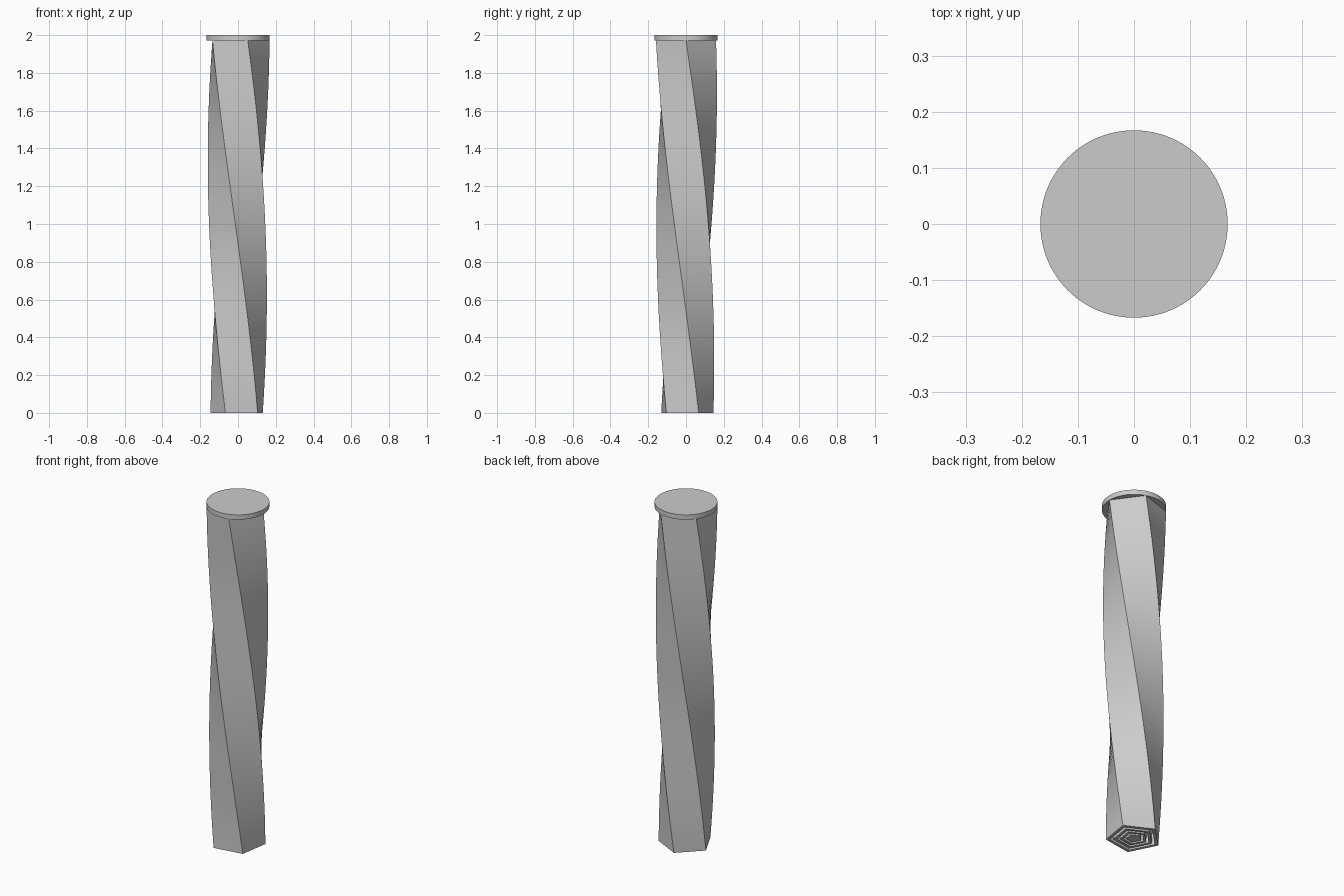
import bpy
import bmesh
from math import cos, sin, radians

cube = bpy.data.objects.get("Cube")
if cube:
    bpy.data.objects.remove(cube, do_unlink=True)

HEIGHT = 2.0
CAP_BASE = 1.972
CAP_RADIUS = 0.167
FOOT_RADIUS = 0.147
TWIST = radians(-99)
START = radians(-45)
SIDES = 5
LEVELS = 48

grey = bpy.data.materials.new("light_grey")
grey.use_nodes = True
colour = (0.6, 0.6, 0.6, 1)
grey.diffuse_color = colour
grey.node_tree.nodes["Principled BSDF"].inputs["Base Color"].default_value = colour


def finish(bm, name):
    bmesh.ops.recalc_face_normals(bm, faces=bm.faces)
    mesh = bpy.data.meshes.new(name)
    bm.to_mesh(mesh)
    bm.free()
    obj = bpy.data.objects.new(name, mesh)
    bpy.context.collection.objects.link(obj)
    mesh.materials.append(grey)
    bpy.ops.object.select_all(action="DESELECT")
    obj.select_set(True)
    bpy.context.view_layer.objects.active = obj
    bpy.ops.object.shade_smooth_by_angle(angle=radians(30))
    return obj


def twisted_wall(bm, scale):
    """Twisted, slightly flaring pentagonal wall; returns its rings of vertices."""
    rings = []
    for level in range(LEVELS + 1):
        t = level / LEVELS
        radius = scale * (FOOT_RADIUS + (CAP_RADIUS - FOOT_RADIUS) * t)
        angles = [START + TWIST * t + radians(360 / SIDES) * k for k in range(SIDES)]
        rings.append([bm.verts.new((radius * cos(a), radius * sin(a), CAP_BASE * t))
                      for a in angles])
    for low, high in zip(rings, rings[1:]):
        for k in range(SIDES):
            n = (k + 1) % SIDES
            bm.faces.new((low[k], low[n], high[n], high[k]))
    return rings


def twisted_tube(name, outer, inner):
    bm = bmesh.new()
    out = twisted_wall(bm, outer)
    if inner:
        core = twisted_wall(bm, inner)
        for end in (0, -1):
            for k in range(SIDES):
                n = (k + 1) % SIDES
                bm.faces.new((out[end][k], out[end][n], core[end][n], core[end][k]))
    else:
        bm.faces.new(out[0])
        bm.faces.new(out[-1])
    finish(bm, name)


# Nested twisted tubes around a solid core
twisted_tube("outer_column", 1.0, 0.86)
twisted_tube("middle_tube", 0.73, 0.61)
twisted_tube("inner_tube", 0.50, 0.39)
twisted_tube("core", 0.28, 0)

# Round cap on top
bm = bmesh.new()
bmesh.ops.create_cone(bm, cap_ends=True, segments=96, radius1=CAP_RADIUS,
                      radius2=CAP_RADIUS, depth=HEIGHT - CAP_BASE)
bmesh.ops.translate(bm, verts=bm.verts, vec=(0, 0, (HEIGHT + CAP_BASE) / 2))
finish(bm, "cap")
